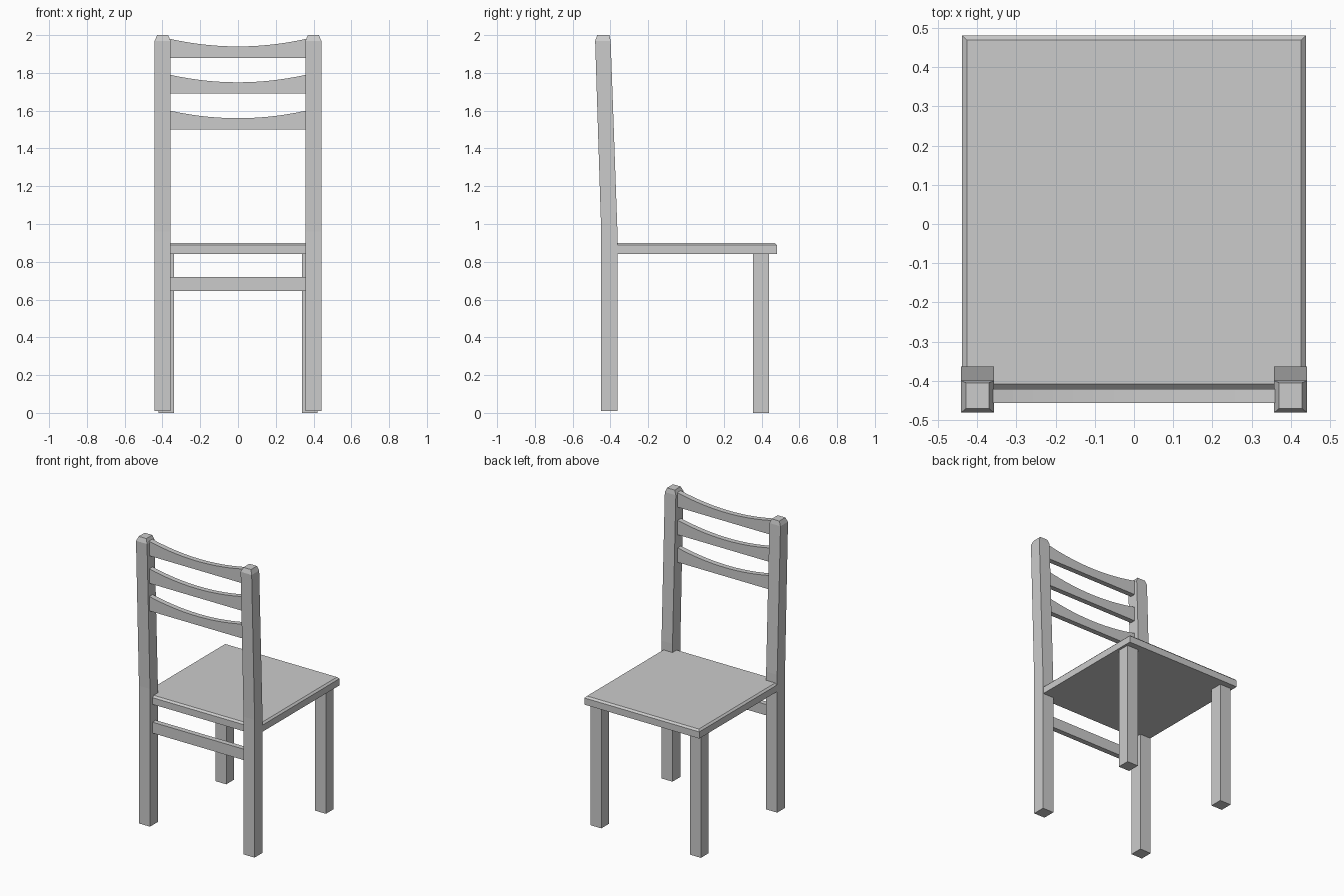
import bpy, bmesh

if "Cube" in bpy.data.objects:
    bpy.data.objects.remove(bpy.data.objects["Cube"])


def make_object(name, bm):
    bmesh.ops.recalc_face_normals(bm, faces=bm.faces)
    mesh = bpy.data.meshes.new(name)
    bm.to_mesh(mesh)
    bm.free()
    obj = bpy.data.objects.new(name, mesh)
    bpy.context.collection.objects.link(obj)
    return obj


def loft(name, rings):
    """Skin rectangles (x0, x1, y0, y1, z) stacked from bottom to top."""
    bm = bmesh.new()
    loops = [[bm.verts.new(p) for p in ((x0, y0, z), (x1, y0, z), (x1, y1, z), (x0, y1, z))]
             for x0, x1, y0, y1, z in rings]
    for a, b in zip(loops, loops[1:]):
        for i in range(4):
            j = (i + 1) % 4
            bm.faces.new((a[i], a[j], b[j], b[i]))
    bm.faces.new(loops[0][::-1])
    bm.faces.new(loops[-1])
    return make_object(name, bm)


def mirrored(side, x0, x1):
    return (x0, x1) if side > 0 else (-x1, -x0)


# Back posts (leaning above the seat, chamfered tops) and front legs
for side, label in ((-1, "left"), (1, "right")):
    x0, x1 = mirrored(side, 0.357, 0.441)
    c = 0.013
    loft("back_post_" + label, [
        (x0, x1, -0.449, -0.363, 0.01),
        (x0, x1, -0.449, -0.363, 0.96),
        (x0, x1, -0.481, -0.399, 1.97),
        (x0 + c, x1 - c, -0.470, -0.405, 2.0),
    ])
    x0, x1 = mirrored(side, 0.338, 0.422)
    loft("front_leg_" + label, [(x0, x1, 0.355, 0.44, 0.0), (x0, x1, 0.355, 0.44, 0.845)])

# Seat with a small chamfer around the top edge
w, c = 0.438, 0.012
loft("seat", [
    (-w, w, -0.42, 0.481, 0.842),
    (-w, w, -0.42, 0.481, 0.888),
    (-w + c, w - c, -0.42 + c, 0.481 - c, 0.90),
])

# Lower rail between the back posts
loft("lower_rail", [(-0.36, 0.36, -0.422, -0.386, 0.645), (-0.36, 0.36, -0.422, -0.386, 0.72)])


# Back slats with a dipped top edge
def slat(name, z, segments=14):
    half, dip = 0.36, 0.04
    profile = [(-half, z), (half, z)]
    for i in range(segments + 1):
        t = 1 - 2 * i / segments
        profile.append((t * half, z + 0.06 + dip * t * t))
    bm = bmesh.new()
    face = bm.faces.new([bm.verts.new((x, -0.456, h)) for x, h in profile])
    new = bmesh.ops.extrude_face_region(bm, geom=[face])["geom"]
    bmesh.ops.translate(bm, vec=(0, 0.036, 0),
                        verts=[v for v in new if isinstance(v, bmesh.types.BMVert)])
    if len(bm.faces) < segments + 5:
        bm.faces.new([v for v in bm.verts if v.co.y < -0.45])
    return make_object(name, bm)


for n, z in enumerate((1.50, 1.69, 1.88), 1):
    slat("back_slat_%d" % n, z)
